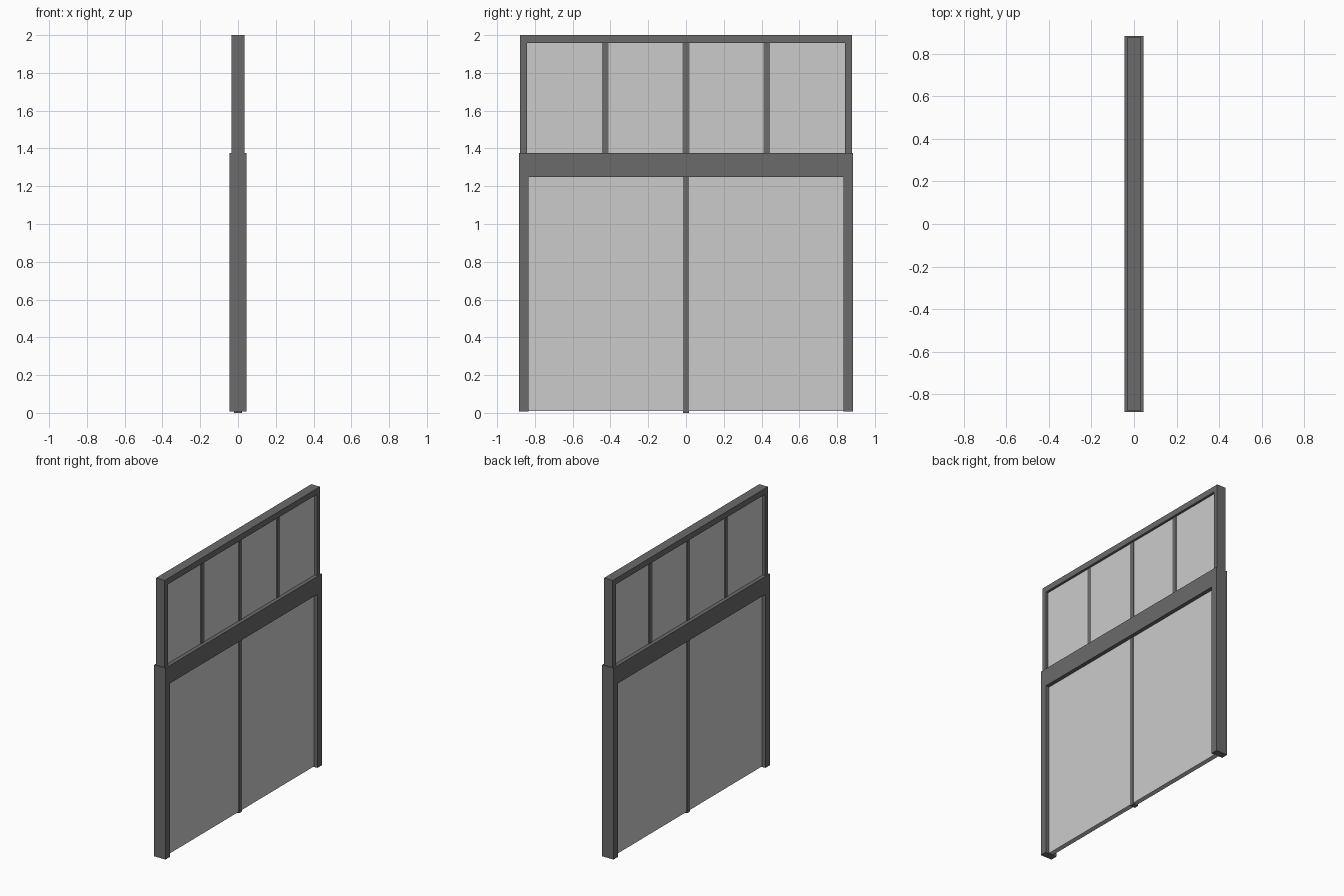
import bpy, bmesh

if "Cube" in bpy.data.objects:
    bpy.data.objects.remove(bpy.data.objects["Cube"])

dark = bpy.data.materials.new("dark_frame")
dark.diffuse_color = (0.145, 0.145, 0.145, 1)
dark.use_nodes = True
dark.node_tree.nodes["Principled BSDF"].inputs["Base Color"].default_value = dark.diffuse_color


def finish(name, bm, mat):
    bmesh.ops.recalc_face_normals(bm, faces=bm.faces)
    me = bpy.data.meshes.new(name)
    bm.to_mesh(me)
    bm.free()
    if mat:
        me.materials.append(mat)
    ob = bpy.data.objects.new(name, me)
    bpy.context.collection.objects.link(ob)
    return ob


def slab(name, outline, hx, mat=None):
    """Extrude a (y, z) outline symmetrically along x."""
    bm = bmesh.new()
    face = bm.faces.new([bm.verts.new((-hx, y, z)) for y, z in outline])
    ext = bmesh.ops.extrude_face_region(bm, geom=[face])
    verts = [v for v in ext["geom"] if isinstance(v, bmesh.types.BMVert)]
    bmesh.ops.translate(bm, verts=verts, vec=(2 * hx, 0, 0))
    return finish(name, bm, mat)


def box(name, y0, y1, z0, z1, hx, mat=None):
    return slab(name, [(y0, z0), (y1, z0), (y1, z1), (y0, z1)], hx, mat)


def arch(name, w, side, z0, z1, top, hx):
    """Upside-down U: two jambs and a header in one piece."""
    i, h = w - side, z1 - top
    return slab(name, [(-w, z0), (-i, z0), (-i, h), (i, h), (i, z0),
                       (w, z0), (w, z1), (-w, z1)], hx, dark)


# Lower door frame and upper transom frame
arch("door_frame", 0.884, 0.05, 0.007, 1.377, 0.128, 0.045)
arch("transom_frame", 0.878, 0.035, 1.377, 2.0, 0.042, 0.034)

# Door centre bar and two panes
box("door_centre_bar", -0.016, 0.016, 0, 1.249, 0.02, dark)
for side, s in (("left", -1), ("right", 1)):
    a, b = sorted((0.016 * s, 0.834 * s))
    box("door_pane_" + side, a, b, 0.01, 1.249, 0.017)

# Transom bars and the panes between them
bars = [-0.428, 0, 0.428]
for n, y in enumerate(bars):
    box(f"transom_bar_{n + 1}", y - 0.018, y + 0.018, 1.377, 1.958, 0.02, dark)
starts = [-0.843] + [y + 0.018 for y in bars]
ends = [y - 0.018 for y in bars] + [0.843]
for n, (a, b) in enumerate(zip(starts, ends)):
    box(f"transom_pane_{n + 1}", a, b, 1.377, 1.958, 0.017)
